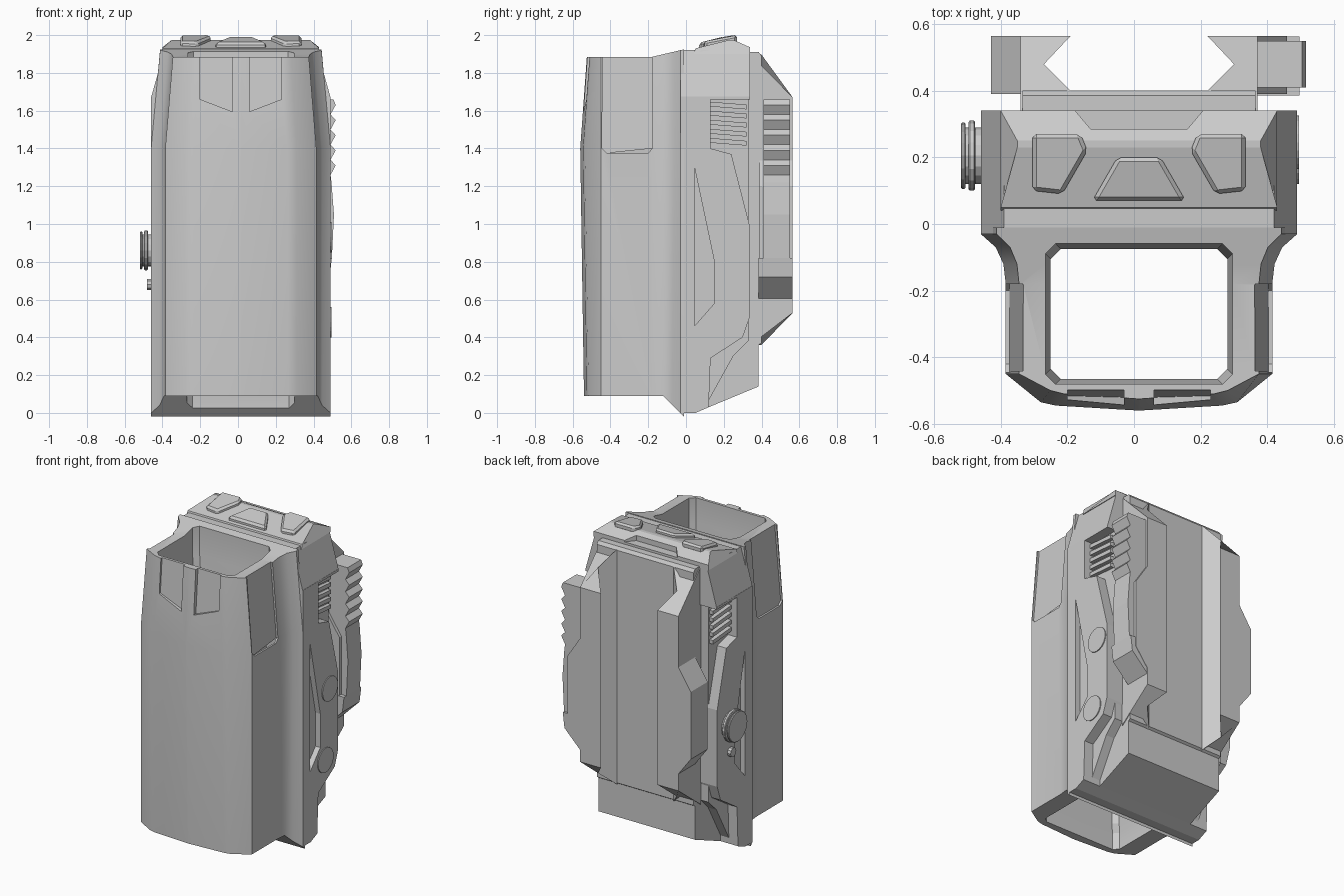
import bpy, bmesh, math
from mathutils import Matrix, Vector

MID = 0.015  # symmetry plane of the body

if "Cube" in bpy.data.objects:
    bpy.data.objects.remove(bpy.data.objects["Cube"], do_unlink=True)


def finish(name, bm):
    bmesh.ops.recalc_face_normals(bm, faces=bm.faces[:])
    mesh = bpy.data.meshes.new(name)
    bm.to_mesh(mesh)
    bm.free()
    obj = bpy.data.objects.new(name, mesh)
    bpy.context.collection.objects.link(obj)
    return obj


def prism(name, axis, outline, a, b, warp=None):
    """Extrude a 2D outline along an axis; warp may move each point."""
    bm = bmesh.new()
    place = {"x": lambda u, v, d: Vector((d, u, v)),
             "y": lambda u, v, d: Vector((u, d, v)),
             "z": lambda u, v, d: Vector((u, v, d))}[axis]
    rings = []
    for d in (a, b):
        ring = []
        for u, v in outline:
            p = place(u, v, d)
            if warp:
                warp(p)
            p.x += MID
            ring.append(bm.verts.new(p))
        rings.append(ring)
        bm.faces.new(ring)
    n = len(outline)
    for i in range(n):
        j = (i + 1) % n
        bm.faces.new((rings[0][i], rings[0][j], rings[1][j], rings[1][i]))
    return finish(name, bm)


def loft(name, half, levels):
    """Skin a mirrored half outline through levels; each level maps (x, y) to a point."""
    bm = bmesh.new()
    n = len(half)
    rings = []
    for level in levels:
        ring = []
        for s, points in ((1, half), (-1, half[::-1])):
            for x, y in points:
                p = level(x, y)
                ring.append(bm.verts.new((s * p[0] + MID, p[1], p[2])))
        rings.append(ring)
    total = 2 * n
    for low, high in zip(rings, rings[1:]):
        for i in range(total):
            j = (i + 1) % total
            bm.faces.new((low[i], low[j], high[j], high[i]))
    for ring in (rings[0], rings[-1]):
        for i in range(n - 1):
            bm.faces.new((ring[i], ring[i + 1], ring[total - 2 - i], ring[total - 1 - i]))
    return finish(name, bm)


def cut(target, *cutters):
    for c in cutters:
        mod = target.modifiers.new("cut", "BOOLEAN")
        mod.operation, mod.solver, mod.object = "DIFFERENCE", "EXACT", c
    graph = bpy.context.evaluated_depsgraph_get()
    mesh = bpy.data.meshes.new_from_object(target.evaluated_get(graph))
    target.modifiers.clear()
    target.data = mesh
    for c in cutters:
        bpy.data.objects.remove(c, do_unlink=True)


def bevel(obj, width):
    mod = obj.modifiers.new("bevel", "BEVEL")
    mod.width, mod.segments = width, 1


def disc(name, x, y, z, radius, depth, sides=20):
    bm = bmesh.new()
    turn = Matrix.Translation((x, y, z)) @ Matrix.Rotation(math.pi / 2, 4, "Y")
    bmesh.ops.create_cone(bm, cap_ends=True, segments=sides, radius1=radius,
                          radius2=radius, depth=depth, matrix=turn)
    return finish(name, bm)


# Hollow front sleeve with flared rear flanges
def sleeve_level(z, scale, front):
    def level(x, y):
        py = y + front if y < -0.5 else y
        pz = z
        if z > 1.8:
            pz += 0.035 * max(0, (y + 0.18) / 0.15)
        elif z < 0.2:
            pz -= 0.09 * max(0, (y + 0.12) / 0.09)
        return x * scale, py, pz
    return level


flange = [(0.40, -0.18), (0.407, -0.12), (0.43, -0.07), (0.475, -0.03), (0.475, -0.01)]
half = [(0.002, -0.56), (0.25, -0.545), (0.295, -0.535), (0.40, -0.45)] + flange
sleeve = loft("sleeve", half, [sleeve_level(0.09, 1, 0.02), sleeve_level(1.4, 1, 0),
                               sleeve_level(1.885, 0.9, 0.035)])


def bore_level(z, grow):
    return lambda x, y: (x + (grow if x > 0.1 else 0), y + math.copysign(grow, y + 0.27), z)


bore_half = [(0.01, -0.465), (0.235, -0.465), (0.265, -0.435), (0.265, -0.105),
             (0.235, -0.075), (0.01, -0.075)]
bore = loft("bore_cutter", bore_half, [bore_level(z, g) for z, g in (
    (-0.2, 0.02), (0.2, 0.02), (0.25, 0), (1.65, 0), (1.72, 0.014), (2.1, 0.018))])

# Shallow recesses on the sleeve sides and front
cutters = [bore]


def lean_back(p):
    p.y += max(0, p.z - 1.4) * 0.075


for s in (1, -1):
    def lean_in(p, s=s):
        p.x -= s * max(0, p.z - 1.4) * 0.083
    cutters.append(prism("side_recess_cutter", "x",
                         [(-0.44, 2), (-0.445, 1.4), (-0.42, 1.375), (-0.2, 1.375),
                          (-0.18, 1.4), (-0.18, 2)], s * 0.388, s * 0.6, lean_in))
    cutters.append(prism("front_notch_cutter", "y",
                         [(s * 0.045, 1.95), (s * 0.045, 1.595), (s * 0.215, 1.66),
                          (s * 0.215, 1.95)], -0.7, -0.535, lean_back))
cut(sleeve, *cutters)
bpy.context.view_layer.objects.active = sleeve
sleeve.select_set(True)
bpy.ops.object.shade_smooth_by_angle(angle=math.radians(28))
sleeve.select_set(False)

# Middle frame, with a strap-shaped side outline and tapered slots
frame = prism("frame", "x", [(-0.03, 0), (0.05, 0), (0.12, 0.03), (0.13, 0.29),
                             (0.30, 0.40), (0.335, 0.5), (0.335, 1.0), (0.24, 1.37),
                             (0.13, 1.40), (0.13, 1.66), (0.34, 1.66), (0.34, 1.675),
                             (-0.03, 1.675)], -0.475, 0.475)
slot = [(0.045, 1.3), (0.15, 0.8), (0.15, 0.58), (0.045, 0.46)]
cut(frame, *[prism("slot_cutter", "x", slot, s * 0.44, s * 0.6) for s in (1, -1)])

prism("inner_core", "x", [(-0.02, 0.01), (0.10, 0.03), (0.25, 0.3), (0.33, 0.38),
                          (0.33, 1.7), (-0.02, 1.7)], -0.41, 0.41)
prism("rear_core", "x", [(-0.02, 0.005), (0.05, 0.005), (0.12, 0.03), (0.385, 0.14),
                         (0.385, 0.36), (0.4, 0.37), (0.4, 1.89), (0.385, 1.91),
                         (-0.02, 1.91)], -0.35, 0.35)
prism("shoulder", "y", [(-0.475, 1.67), (0.475, 1.67), (0.405, 1.92), (-0.405, 1.92)],
      -0.03, 0.34)

# Vent slats inside the upper side recesses
for s in (1, -1):
    for i in range(5):
        z = 1.43 + i * 0.048
        prism("vent_slat", "x", [(0.13, z), (0.32, z - 0.015), (0.32, z + 0.01),
                                 (0.13, z + 0.025)], s * 0.40, s * 0.435)

# Roof cap with raised pads
cap = prism("roof_cap", "x", [(0.04, 1.90), (0.05, 1.93), (0.23, 1.975), (0.25, 1.975),
                              (0.34, 1.935), (0.34, 1.90)], -0.415, 0.415,
            lambda p: setattr(p, "x", p.x * (0.88 if p.z > 1.95 else 1)))
cut(cap, prism("cap_notch_cutter", "z", [(-0.2, 0.35), (-0.145, 0.285), (0.145, 0.285),
                                         (0.2, 0.35)], 1.925, 2.1))


def ride_slope(p):
    p.z += 1.93 + (min(p.y, 0.23) - 0.05) * 0.25


pads = [("centre_pad", [(-0.14, 0.07), (0.14, 0.07), (0.065, 0.2), (-0.065, 0.2)])]
for s, side in ((1, "left"), (-1, "right")):
    pads.append((side + "_pad", [(s * x, y) for x, y in (
        (0.32, 0.1), (0.23, 0.09), (0.155, 0.22), (0.175, 0.27), (0.32, 0.27))]))
for name, outline in pads:
    bevel(prism(name, "z", outline, -0.02, 0.025, ride_slope), 0.012)


# Rear rails forming a dovetail groove, chamfered at both ends
def rail_ends(p):
    back = max(0, p.y - 0.39) / 0.175
    p.z = 1.91 - 0.24 * back if p.z > 1 else 0.35 + 0.18 * back


for s, side in ((1, "left"), (-1, "right")):
    prism(side + "_rail", "z", [(s * x, y) for x, y in (
        (0.355, 0.33), (0.355, 0.565), (0.205, 0.565), (0.285, 0.48), (0.205, 0.4),
        (0.205, 0.33))], 0, 2, rail_ends)
    prism(side + "_rail_bulge", "y", [(s * x, z) for x, z in (
        (0.34, 0.62), (0.445, 0.76), (0.445, 1.2), (0.34, 1.36))], 0.39, 0.565)

# Serrated slider on the left flank
teeth = []
for i in range(5):
    z = 1.26 + i * 0.08
    teeth += [(0.475, z), (0.502, z + 0.05)]
prism("slider_ledge", "y", [(0.35, 0.60), (0.47, 0.72), (0.482, 0.82), (0.35, 0.82)],
      0.385, 0.563)
prism("slider", "y", [(0.34, 0.80), (0.482, 0.82), (0.493, 1.05), (0.48, 1.22)] + teeth
      + [(0.49, 1.66), (0.34, 1.66)], 0.41, 0.55)

# Pivot discs, knurled knob and small stud
for y, z in ((0.245, 0.93), (0.20, 0.48)):
    disc("pivot_disc", 0.485, y, z, 0.08, 0.022)
for x, radius, depth in ((-0.465, 0.085, 0.03), (-0.487, 0.105, 0.02),
                         (-0.502, 0.085, 0.02), (-0.513, 0.1, 0.014)):
    bevel(disc("knob", x, 0.205, 0.86, radius, depth, 16), 0.004)
disc("stud", -0.468, 0.2, 0.68, 0.03, 0.03, 10)
